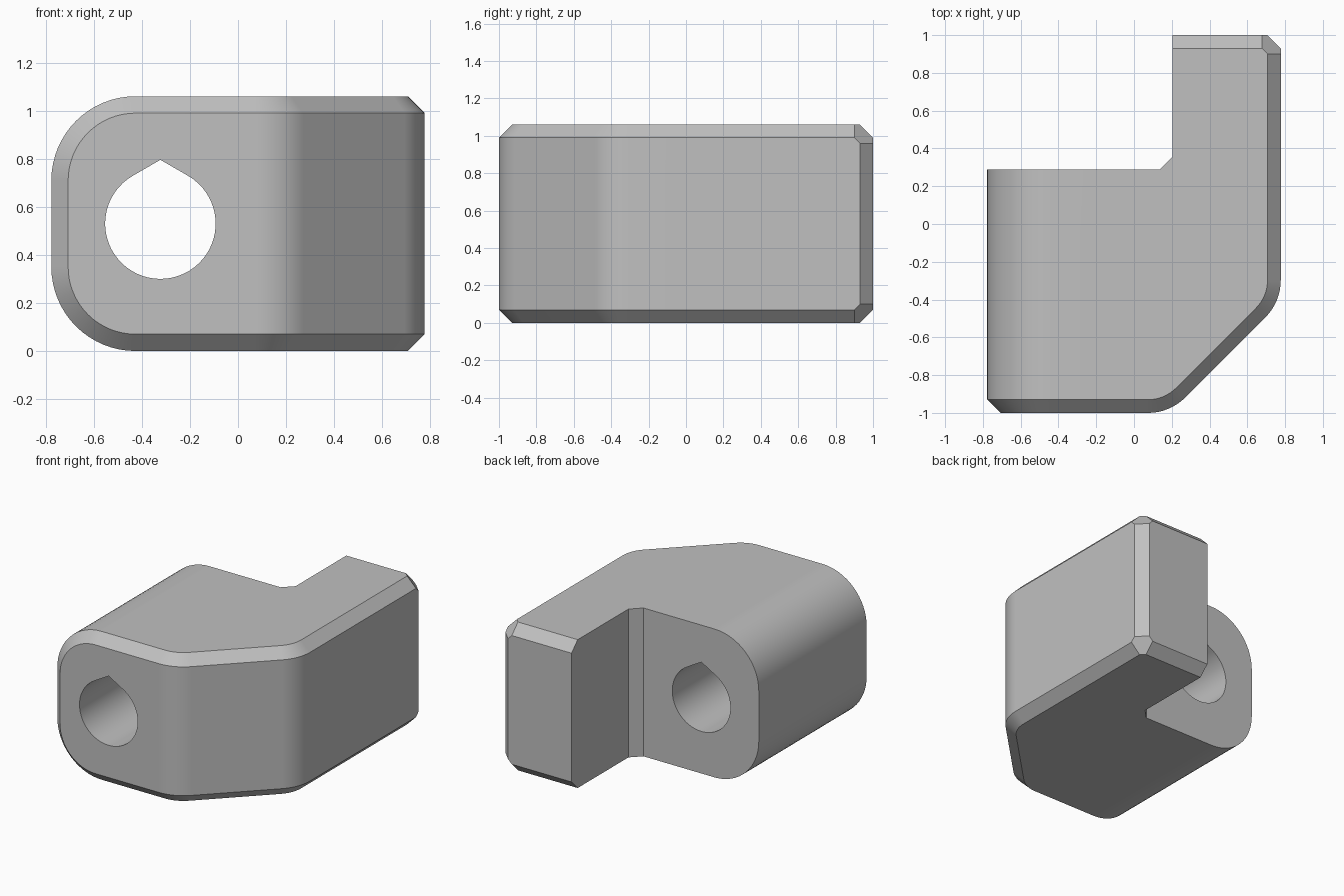
import bpy, bmesh
from math import sin, cos, radians
from mathutils import Vector

if "Cube" in bpy.data.objects:
    bpy.data.objects.remove(bpy.data.objects["Cube"])

W, H, C = 0.777, 1.06, 0.07      # half width, height, chamfer size
FAR = 1.3                        # overshoot of shapes trimmed later

grey = bpy.data.materials.new("plain grey")
grey.use_nodes = True
colour = (0.53, 0.53, 0.53, 1)
grey.diffuse_color = colour
grey.node_tree.nodes["Principled BSDF"].inputs["Base Color"].default_value = colour


def arc(cx, cy, r, start, end, steps=12):
    angles = [radians(start + (end - start) * i / steps) for i in range(steps + 1)]
    return [(cx + r * cos(a), cy + r * sin(a)) for a in angles]


def loft(name, rings):
    """Closed solid through rings of 3D points."""
    bm = bmesh.new()
    loops = [[bm.verts.new(p) for p in ring] for ring in rings]
    for a, b in zip(loops, loops[1:]):
        for i in range(len(a)):
            j = (i + 1) % len(a)
            bm.faces.new((a[i], a[j], b[j], b[i]))
    bm.faces.new(loops[0])
    bm.faces.new(loops[-1])
    return finish(name, bm)


def finish(name, bm):
    bmesh.ops.recalc_face_normals(bm, faces=bm.faces)
    mesh = bpy.data.meshes.new(name)
    bm.to_mesh(mesh)
    bm.free()
    mesh.materials.append(grey)
    obj = bpy.data.objects.new(name, mesh)
    bpy.context.collection.objects.link(obj)
    return obj


def plan(c):
    """Plan outline, with the outer sides moved in by c."""
    r = 0.28
    t = r * 0.4142
    return ([(-FAR, -1 + c)]
            + arc(0.19 - t, -1 + r, r - c, -90, -45, 8)
            + arc(W - r, -0.413 + t, r - c, -45, 0, 8)
            + [(W - c, 1 - c), (0.205, 1 - c), (0.205, 0.358),
               (0.135, 0.288), (-FAR, 0.288)])


def side(c):
    """Front profile with a round left end, moved in by c."""
    r = 0.35
    return ([(FAR, H - c)] + arc(r - W, H - r, r - c, 90, 180, 16)
            + arc(r - W, r, r - c, 180, 270, 16) + [(FAR, c)])


# Bracket body: plan shape with chamfered upper and lower outer edges
body = loft("bracket_body", [[(x, y, z) for x, y in plan(c)]
                             for z, c in ((0, C), (C, 0), (H - C, 0), (H, C))])

# Rear outer corner: upright chamfer and small corner facets
bm = bmesh.new()
bm.from_mesh(body.data)
cuts = [((W - C, 1, 0), (1, 1, 0)),
        ((W, 0.93, H - 0.1), (1, 1, 1)),
        ((W, 0.93, 0.1), (1, 1, -1))]
for point, normal in cuts:
    bmesh.ops.bisect_plane(bm, geom=bm.verts[:] + bm.edges[:] + bm.faces[:],
                           plane_co=Vector(point), plane_no=Vector(normal),
                           dist=0.0001, clear_outer=True)
    bmesh.ops.holes_fill(bm, edges=[e for e in bm.edges if e.is_boundary], sides=0)
bmesh.ops.recalc_face_normals(bm, faces=bm.faces)
bm.to_mesh(body.data)
bm.free()

# Rounded left end with a chamfered front rim
round_end = loft("round_end_cutter", [[(x, y, z) for x, z in side(c)]
                                      for y, c in ((-1, C), (-1 + C, 0), (FAR, 0))])

# Teardrop bolt hole, pointed at the top
hx, hz, hr = -0.323, 0.53, 0.23
drop = arc(hx, hz, hr, 120, 420, 48) + [(hx, hz + hr / cos(radians(30)))]
hole = loft("bolt_hole_cutter", [[(x, y, z) for x, z in drop] for y in (-FAR, 0.6)])

bpy.ops.object.select_all(action='DESELECT')
bpy.context.view_layer.objects.active = body
body.select_set(True)
for cutter, operation in ((round_end, 'INTERSECT'), (hole, 'DIFFERENCE')):
    cutter.hide_render = True
    mod = body.modifiers.new(cutter.name, 'BOOLEAN')
    mod.object = cutter
    mod.operation = operation
    mod.solver = 'EXACT'
    bpy.ops.object.modifier_apply(modifier=mod.name)
    bpy.data.objects.remove(cutter)

# Smooth curves, crisp edges
bpy.ops.object.shade_smooth_by_angle(angle=radians(25))
weighted = body.modifiers.new("even shading", 'WEIGHTED_NORMAL')
weighted.keep_sharp = True
